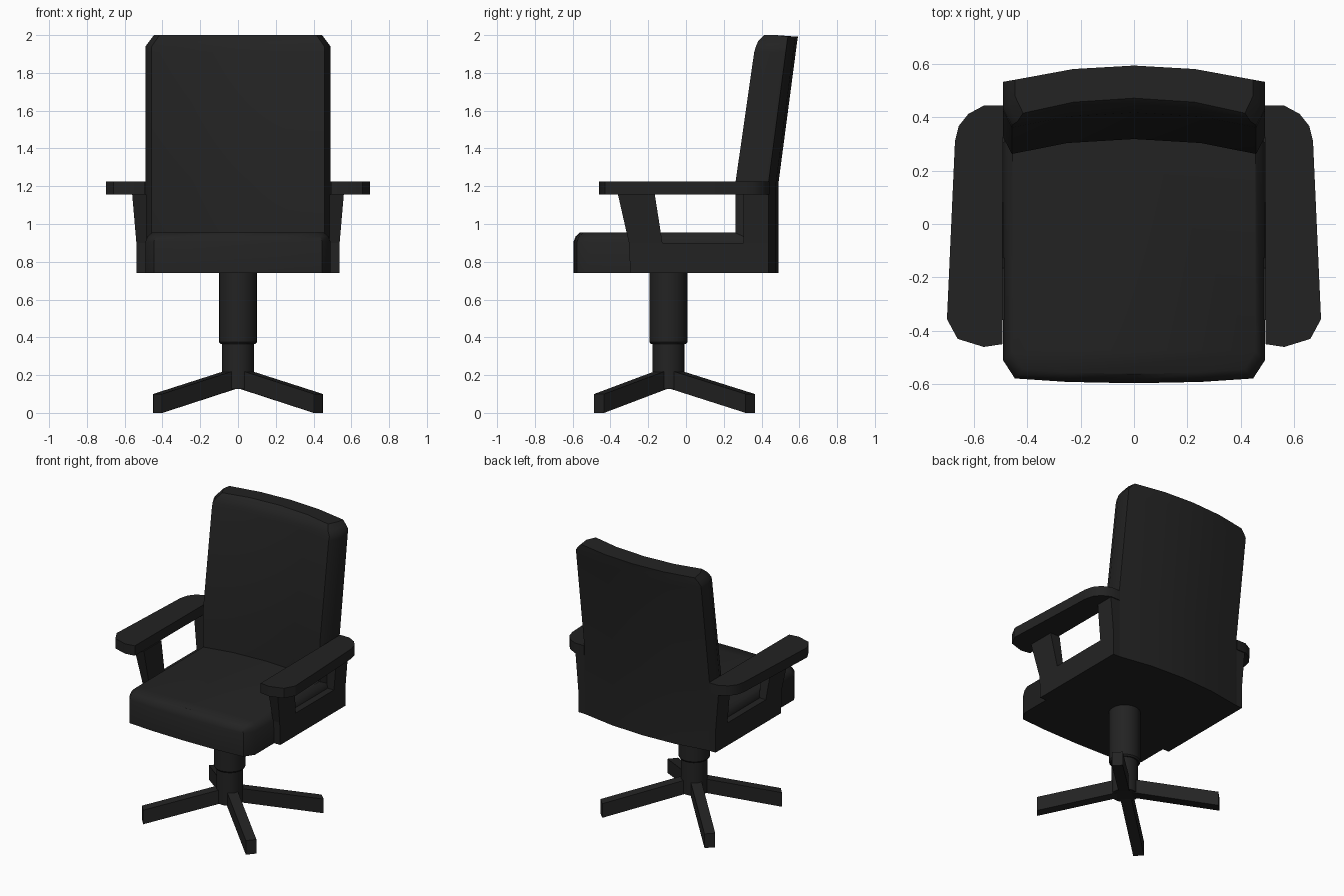
import bpy, bmesh, math
from mathutils import Vector

if "Cube" in bpy.data.objects:
    bpy.data.objects.remove(bpy.data.objects["Cube"])

mat = bpy.data.materials.new("charcoal black")
mat.diffuse_color = (0.0165, 0.0165, 0.0165, 1)
mat.use_nodes = True
mat.node_tree.nodes["Principled BSDF"].inputs["Base Color"].default_value = mat.diffuse_color


def loft(name, stacks, mirror=False, angle=40):
    """Each stack is a list of equal-length point rings, skinned and capped."""
    bm = bmesh.new()
    for rings in stacks:
        vs = [[bm.verts.new(p) for p in ring] for ring in rings]
        n = len(vs[0])
        for a, b in zip(vs, vs[1:]):
            for i in range(n):
                j = (i + 1) % n
                bm.faces.new((a[i], a[j], b[j], b[i]))
        bm.faces.new(vs[0])
        bm.faces.new(vs[-1])
    bmesh.ops.recalc_face_normals(bm, faces=bm.faces)
    me = bpy.data.meshes.new(name)
    bm.to_mesh(me)
    bm.free()
    me.materials.append(mat)
    ob = bpy.data.objects.new(name, me)
    bpy.context.collection.objects.link(ob)
    if mirror:
        ob.modifiers.new("mirror", 'MIRROR')
    bpy.ops.object.select_all(action='DESELECT')
    ob.select_set(True)
    bpy.context.view_layer.objects.active = ob
    bpy.ops.object.shade_smooth_by_angle(angle=math.radians(angle))
    return ob


def both_sides(half):
    """Close a right-hand outline (starting and ending on x = 0) on the left."""
    return half + [(-x, y) for x, y in half[-2:0:-1]]


# Seat cushion: bowed front edge, rounded top rim
seat_plan = both_sides([(0, -.596), (.25, -.591), (.446, -.578), (.49, -.51),
                        (.49, .37), (0, .40)])
seat = []
for z, inset in ((.74, 0), (.905, 0), (.935, .012), (.955, .035)):
    seat.append([(x * (1 - inset / .49), y + inset if y < 0 else y, z)
                 for x, y in seat_plan])
loft("seat", [seat])

# Backrest: curved plan, upright below the armrests, leaning back above
back_front = [(0, .318), (.25, .303), (.457, .262), (.49, .325)]
back_rear = [(.49, .437), (.25, .477), (0, .49)]
back_plan = both_sides(back_front + back_rear)
back = []
for z, side, front in ((.74, 0, 0), (1.22, 0, 0), (1.91, 0, .008),
                       (1.94, 0, .013), (1.97, .022, .022), (2.0, .045, .05)):
    lean = max(0, z - 1.22) * .132
    ring = []
    for x, y in back_plan:
        is_front = y < .33
        ring.append((x * (1 - side / .49), y + lean + (front if is_front else 0),
                     z if is_front else min(z, 1.992)))
    back.append(ring)
loft("backrest", [back])

# Armrest pads
pad_plan = [(.49, .443), (.5625, .443), (.62, .412), (.656, .367), (.67, .31),
            (.70, -.356), (.66, -.43), (.5625, -.46), (.493, -.45)]
loft("armrest_pad", [[[(x, y, z) for x, y in pad_plan] for z in (1.155, 1.225)]],
     mirror=True, angle=30)


# Arm frames: lower panel plus two posts that flare outwards
def block(z0, ya0, yb0, x0, z1, ya1, yb1, x1):
    return [[(.485, a, z), (x, a, z), (x, b, z), (.485, b, z)]
            for z, a, b, x in ((z0, ya0, yb0, x0), (z1, ya1, yb1, x1))]


loft("arm_frame", [block(.74, -.295, .437, .538, .90, -.302, .437, .538),
                   block(.90, -.302, -.125, .538, 1.155, -.36, -.165, .56),
                   block(.90, .305, .437, .538, 1.155, .305, .437, .56)],
     mirror=True, angle=20)

# Central column, stepped
HUB_Y = -.093


def circle(r, z, n=24):
    return [(r * math.cos(2 * math.pi * i / n),
             HUB_Y + r * math.sin(2 * math.pi * i / n), z) for i in range(n)]


loft("column", [[circle(.085, .127), circle(.085, .38)],
                [circle(.093, .365), circle(.101, .375), circle(.101, .745)]], angle=35)

# Four sloping feet in a cross
feet = []
for ex, ey in ((.425, -.46), (-.425, -.46), (.425, .34), (-.425, .34)):
    hub, end = Vector((0, HUB_Y, 0)), Vector((ex, ey, 0))
    d = (end - hub).normalized()
    w = Vector((-d.y, d.x, 0)) * .035
    rings = []
    for c, low, high in ((hub + d * .05, .127, .225), (end, 0, .10)):
        rings.append([(c.x + s * w.x, c.y + s * w.y, z)
                      for s, z in ((-1, low), (1, low), (1, high), (-1, high))])
    feet.append(rings)
loft("base_feet", feet, angle=20)
